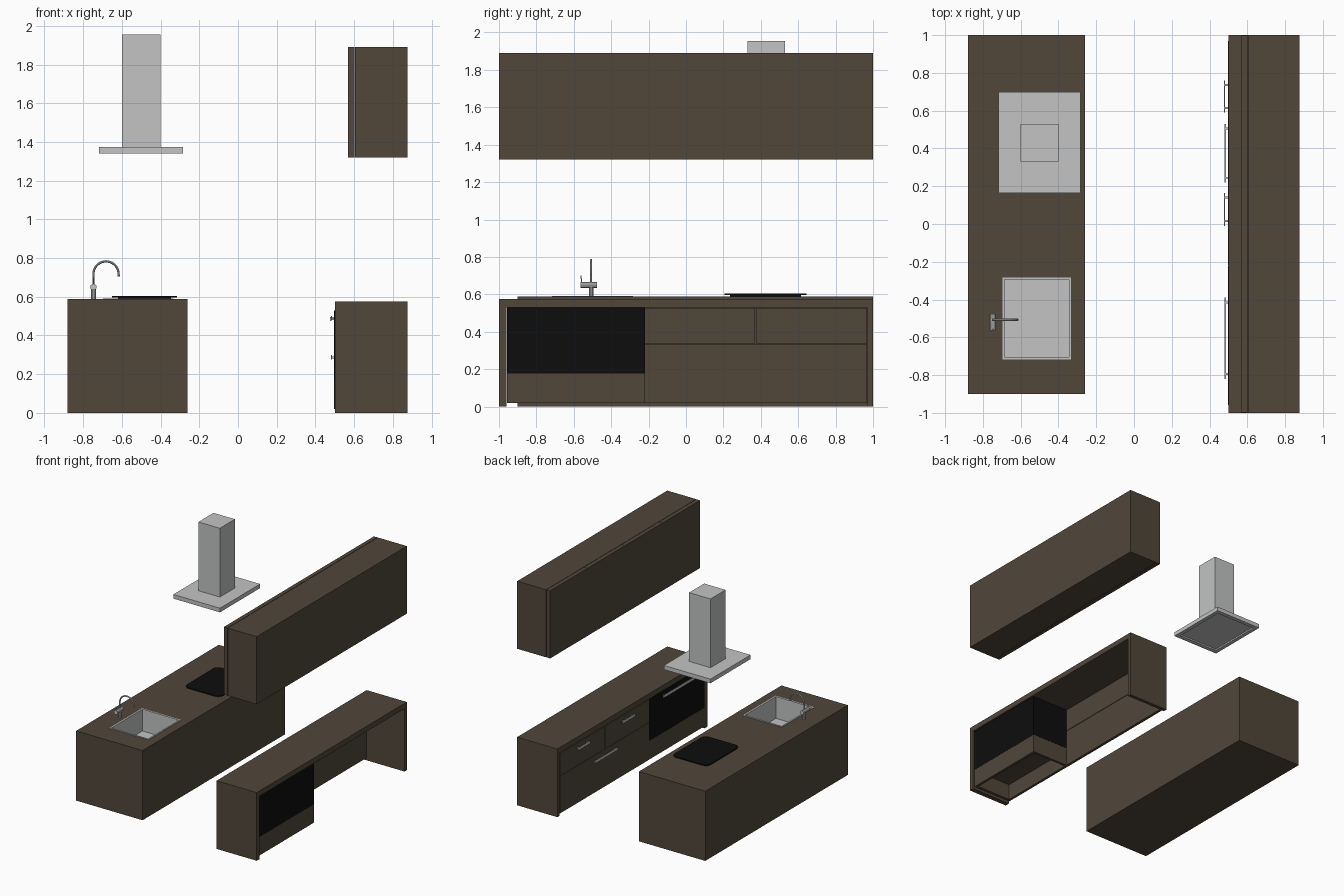
import bpy, bmesh, math
from mathutils import Vector

if "Cube" in bpy.data.objects:
    bpy.data.objects.remove(bpy.data.objects["Cube"])


def material(name, rgb):
    m = bpy.data.materials.new(name)
    m.diffuse_color = (*rgb, 1)
    m.use_nodes = True
    m.node_tree.nodes["Principled BSDF"].inputs["Base Color"].default_value = m.diffuse_color
    return m


WOOD = material("dark_wood", (0.082, 0.062, 0.042))
STEEL = material("steel", (0.54, 0.55, 0.545))
BLACK = material("black_glass", (0.004, 0.004, 0.004))


def finish(name, bm, *mats):
    bmesh.ops.recalc_face_normals(bm, faces=bm.faces)
    me = bpy.data.meshes.new(name)
    bm.to_mesh(me)
    bm.free()
    for m in mats:
        me.materials.append(m)
    ob = bpy.data.objects.new(name, me)
    bpy.context.collection.objects.link(ob)
    return ob


def box_bm(x, y, z):
    bm = bmesh.new()
    bmesh.ops.create_cube(bm, size=1)
    for v in bm.verts:
        v.co = [(r[0] + r[1]) / 2 + c * (r[1] - r[0]) for r, c in zip((x, y, z), v.co)]
    return bm


def box(name, x, y, z, mat):
    return finish(name, box_bm(x, y, z), mat)


def pocket_box(name, x, y, z, px, py, depth, up, *mats):
    """Box with a rectangular recess in its top (up=1) or bottom (up=-1)."""
    bm = box_bm(x, y, z)
    bm.normal_update()
    face = max(bm.faces, key=lambda f: f.normal.z * up)
    bmesh.ops.inset_individual(bm, faces=[face], thickness=0.02)
    c = face.calc_center_median()
    for v in face.verts:
        v.co.x = px[0] if v.co.x < c.x else px[1]
        v.co.y = py[0] if v.co.y < c.y else py[1]
    geo = bmesh.ops.extrude_discrete_faces(bm, faces=[face])
    inner = geo["faces"][0]
    for v in inner.verts:
        v.co.z -= up * depth
    if len(mats) > 1:
        inner.material_index = 1
        for e in inner.edges:
            for f in e.link_faces:
                f.material_index = 1
    return finish(name, bm, *mats)


def tube(name, pts, r, mat):
    """Round rod along a path."""
    cu = bpy.data.curves.new(name, "CURVE")
    cu.dimensions = "3D"
    cu.bevel_depth = r
    cu.bevel_resolution = 3
    cu.use_fill_caps = True
    sp = cu.splines.new("POLY")
    sp.points.add(len(pts) - 1)
    for p, q in zip(sp.points, pts):
        p.co = (*q, 1)
    cu.materials.append(mat)
    ob = bpy.data.objects.new(name, cu)
    bpy.context.collection.objects.link(ob)
    bpy.ops.object.select_all(action="DESELECT")
    bpy.context.view_layer.objects.active = ob
    ob.select_set(True)
    bpy.ops.object.convert(target="MESH")
    bpy.ops.object.shade_smooth_by_angle()


# Island with sink basin
SX, SY = (-0.685, -0.345), (-0.705, -0.295)
pocket_box("island", (-0.88, -0.26), (-0.90, 1.0), (0, 0.588), SX, SY, 0.18, 1, WOOD, STEEL)
w = 0.012
for i in (0, 1):
    s = 2 * i - 1
    ex, ey = sorted((SX[i], SX[i] + s * w)), sorted((SY[i], SY[i] + s * w))
    box("sink_rim_x", ex, (SY[0] - w, SY[1] + w), (0.587, 0.592), STEEL)
    box("sink_rim_y", SX, ey, (0.587, 0.592), STEEL)

# Cooktop with rounded corners
bm = box_bm((-0.65, -0.315), (0.205, 0.645), (0.596, 0.604))
upright = [e for e in bm.edges if abs(e.verts[0].co.z - e.verts[1].co.z) > 0.004]
bmesh.ops.bevel(bm, geom=upright, offset=0.045, segments=5, profile=0.5, affect="EDGES")
finish("cooktop", bm, BLACK)
box("cooktop_base", (-0.62, -0.345), (0.235, 0.615), (0.587, 0.597), BLACK)

# Tap
FX, FY = -0.747, -0.507
tube("tap_base", [(FX, FY, 0.587), (FX, FY, 0.645)], 0.012, STEEL)
tube("tap_body", [(FX, -0.563, 0.65), (FX, -0.477, 0.65)], 0.017, STEEL)
tube("tap_lever", [(FX, -0.557, 0.655), (FX, -0.562, 0.70)], 0.003, STEEL)
R = 0.065
arc = [(FX + R - R * math.cos(math.radians(a)), FY, 0.718 + R * math.sin(math.radians(a)))
       for a in range(0, 181, 10)]
tube("tap_spout", [(FX, FY, 0.655)] + arc + [(FX + 2 * R, FY, 0.705)], 0.006, STEEL)

# Extractor hood
pocket_box("hood_canopy", (-0.718, -0.284), (0.165, 0.70), (1.34, 1.375),
           (-0.685, -0.317), (0.20, 0.665), 0.012, -1, STEEL)
box("hood_chimney", (-0.60, -0.40), (0.33, 0.53), (1.374, 1.955), STEEL)

# Wall cabinet with four doors
box("wall_cabinet", (0.605, 0.875), (-1, 1), (1.32, 1.89), WOOD)
for i in range(4):
    y = -1 + 0.5 * i
    box("wall_door", (0.568, 0.602), (y + 0.001, y + 0.499), (1.32, 1.89), WOOD)

# Base cabinet shell, open at the back
box("base_worktop", (0.50, 0.875), (-1, 1), (0.53, 0.575), WOOD)
box("end_panel_front", (0.50, 0.875), (-1, -0.96), (0, 0.53), WOOD)
box("end_panel_back", (0.50, 0.875), (0.97, 1), (0, 0.53), WOOD)

# Drawer fronts
for y, z in (((-0.218, 0.369), (0.337, 0.528)),
             ((0.373, 0.968), (0.337, 0.528)),
             ((-0.218, 0.968), (0.02, 0.333))):
    box("drawer_front", (0.497, 0.52), y, z, WOOD)

# Oven with plinth box below, open underneath
box("oven", (0.497, 0.862), (-0.957, -0.22), (0.177, 0.529), BLACK)
pocket_box("oven_plinth", (0.498, 0.862), (-0.957, -0.22), (0.02, 0.176),
           (0.52, 0.84), (-0.935, -0.242), 0.135, -1, WOOD)

# Handles: flat bar on two posts
for y0, y1, x, z in ((0.59, 0.76, 0.476, 0.485), (-0.01, 0.165, 0.476, 0.485),
                     (0.22, 0.53, 0.48, 0.287), (-0.82, -0.39, 0.48, 0.49)):
    box("handle_bar", (x, x + 0.006), (y0, y1), (z - 0.011, z + 0.011), STEEL)
    for y in (y0 + 0.02, y1 - 0.03):
        box("handle_post", (x + 0.005, 0.50), (y, y + 0.01), (z - 0.005, z + 0.005), STEEL)
